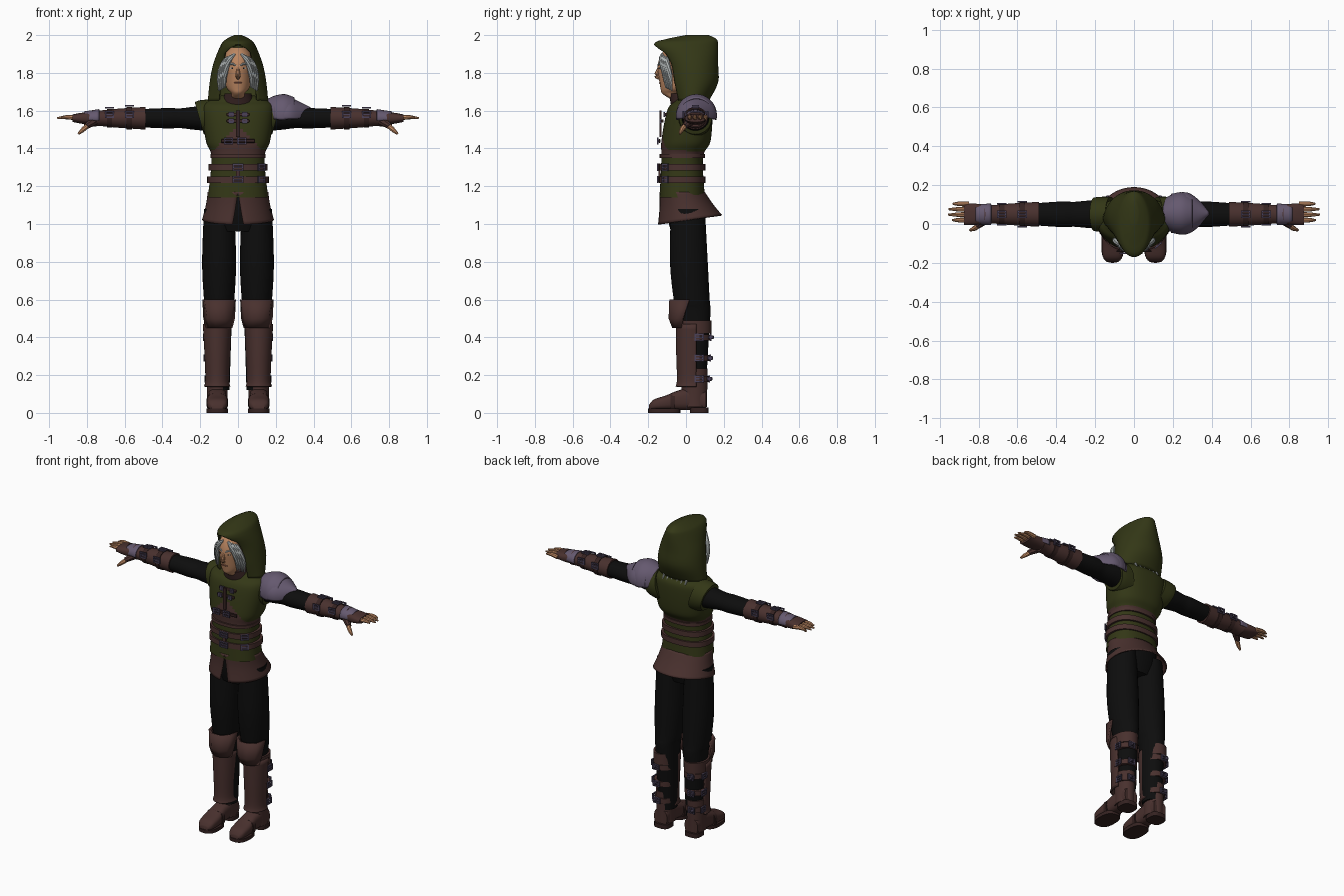
import bpy, bmesh, math
from math import radians
from mathutils import Vector, Matrix, Euler

if "Cube" in bpy.data.objects:
    bpy.data.objects.remove(bpy.data.objects["Cube"])


def material(name, *colour):
    made = bpy.data.materials.new(name)
    made.use_nodes = True
    made.diffuse_color = (*colour, 1)
    shader = made.node_tree.nodes["Principled BSDF"]
    shader.inputs["Base Color"].default_value = (*colour, 1)
    shader.inputs["Roughness"].default_value = .9
    return made


OLIVE = material("olive cloth", .033, .038, .008)
BROWN = material("brown leather", .066, .03, .027)
DARK = material("dark leather", .035, .016, .015)
VIOLET = material("violet armour", .13, .1, .16)
STEEL = material("buckle metal", .07, .055, .1)
BLACK = material("black cloth", .004, .004, .004)
SKIN = material("skin", .5, .24, .12)
HAIR = material("grey hair", .4, .43, .43)
LIPS = material("lips", .25, .09, .06)


def finish(bm, name, materials, side=1, rule=None, thickness=0, bevel=0):
    """Turn a bmesh into an object; side = -1 flips it to the right-hand side."""
    for vert in bm.verts:
        vert.co.x *= side
    bmesh.ops.remove_doubles(bm, verts=bm.verts, dist=.0001)
    bmesh.ops.recalc_face_normals(bm, faces=bm.faces)
    for face in bm.faces:
        face.smooth = True
        if rule:
            face.material_index = rule(face.calc_center_median())
    mesh = bpy.data.meshes.new(name)
    bm.to_mesh(mesh)
    bm.free()
    mesh.set_sharp_from_angle(angle=radians(40))
    for entry in materials:
        mesh.materials.append(entry)
    part = bpy.data.objects.new(name, mesh)
    bpy.context.collection.objects.link(part)
    if thickness:
        part.modifiers.new("thickness", 'SOLIDIFY').thickness = thickness
    if bevel:
        part.modifiers.new("bevel", 'BEVEL').width = bevel


def spline(points, steps):
    """Smooth path through equal-length tuples."""
    out, last = [], len(points) - 1
    for i in range(last):
        a, b, c, d = (Vector(points[max(0, min(last, i + k))]) for k in (-1, 0, 1, 2))
        for j in range(steps):
            f = j / steps
            out.append(b + ((c - a) + (2*a - 5*b + 4*c - d)*f + (3*b - a - 3*c + d)*f*f) * f / 2)
    return out + [Vector(points[-1])]


def loft(name, rings, *materials, axis='z', centre=(0, 0), sides=32, steps=4, power=2,
         opening=None, facing=-1, warp=None, **options):
    """Rings are (position, half width, half depth[, depth shift]); opening gives the half angle left out."""
    bm, rows = bmesh.new(), []
    path = spline([(*ring, 0)[:4] for ring in rings], steps)
    gaps = [opening(ring[0]) if opening else 0 for ring in path]
    for (along, width, depth, shift), gap in zip(path, gaps):
        row = []
        for i in range(sides + 1):
            angle = radians(90 * facing + gap + (360 - 2 * gap) * i / sides)
            c, s = (math.copysign(abs(t) ** (2 / power), t) for t in (math.cos(angle), math.sin(angle)))
            u, v = centre[0] + width * c, centre[1] + shift + depth * s
            co = Vector({'z': (u, v, along), 'x': (along, u, v), 'y': (u, along, v)}[axis])
            row.append(bm.verts.new(warp(co) if warp else co))
        rows.append(row)
    for low, high in zip(rows, rows[1:]):
        for i in range(sides):
            bm.faces.new((low[i], low[i + 1], high[i + 1], high[i]))
    for end in (0, -1):
        if gaps[end] == 0:
            bm.faces.new(rows[end][:sides])
    finish(bm, name, materials, **options)


def band(name, at, half, width, depth, mat, **options):
    """Short straight strap around a limb or the waist."""
    loft(name, [(at - half, width, depth), (at + half, width, depth)], mat, steps=1, **options)


def tube(name, points, radii, mat, sides=8, **options):
    """Round tapered tube through a few points."""
    path = spline([(*p, r) for p, r in zip(points, radii)], 3)
    bm, rows = bmesh.new(), []
    for i, here in enumerate(path):
        tangent = path[min(i + 1, len(path) - 1)].xyz - path[max(i - 1, 0)].xyz
        turn = tangent.to_track_quat('Z', 'Y')
        angles = [math.tau * k / sides for k in range(sides)]
        rows.append([bm.verts.new(here.xyz + turn @ Vector((math.cos(a), math.sin(a), 0)) * here.w) for a in angles])
    for low, high in zip(rows, rows[1:]):
        for k in range(sides):
            bm.faces.new((low[k - 1], low[k], high[k], high[k - 1]))
    bm.faces.new(rows[0])
    bm.faces.new(rows[-1])
    finish(bm, name, [mat], **options)


def boxes(name, parts, mat, place, turn=(0, 0, 0), **options):
    """Boxes given as (offset, size), joined into one object."""
    bm = bmesh.new()
    frame = Matrix.Translation(place) @ Euler([radians(a) for a in turn]).to_matrix().to_4x4()
    for offset, size in parts:
        matrix = frame @ Matrix.Translation(offset) @ Matrix.Diagonal((*size, 1))
        bmesh.ops.create_cube(bm, size=1, matrix=matrix)
    finish(bm, name, [mat], **options)


def block(name, size, mat, place, **options):
    boxes(name, [((0, 0, 0), size)], mat, place, **options)


def buckle(name, place, turn, width=.04, height=.03, **options):
    """Square frame with a tongue across it."""
    bar = .008
    parts = [((0, 0, 0), (width, bar, bar))]
    for end in (-.5, .5):
        parts.append(((0, end * height, 0), (width, bar, bar)))
        parts.append(((end * width, 0, 0), (bar, height + bar, bar)))
    boxes(name, parts, STEEL, place, turn, **options)


FRONT, BACK, OUTER, UP = (90, 0, 0), (90, 0, 180), (90, 0, 90), (0, 0, 0)
ARM_Y, ARM_Z = ARM = (.05, 1.56)
LEG, FOOT_X = (.1, .03), .11


# Torso: olive vest with a brown bodice that rises to a point in front
def bodice(c):
    top = max(1.39, 1.52 - abs(c.x)) if c.y < 0 else 1.38
    return int(1.35 < c.z < top)


loft("vest", [(1.14, .16, .12, -.02), (1.35, .14, .11, -.02), (1.44, .17, .13), (1.6, .19, .12, .02),
              (1.65, .16, .09, .03), (1.68, .09, .06, .03)],
     OLIVE, BROWN, sides=64, steps=10, power=2.4, rule=bodice)
for label, z, width in (("lower", 1.235, .163), ("upper", 1.3, .156)):
    band(label + "_belt", z, .017, width, .122, BROWN, centre=(0, -.02), sides=48, power=2.4)
    buckle(label + "_belt_buckle", (0, -.15, z), FRONT, width=.05)
    buckle(label + "_belt_side_buckle", (.125, -.11, z), (90, 0, 40))
band("top_belt", 1.36, .01, .146, .12, BROWN, centre=(0, -.02), sides=48, power=2.4)
block("belt_link", (.02, .01, .1), BROWN, (0, -.14, 1.27))
for z, y in ((1.58, -.105), (1.545, -.125)):
    block("chest_strap", (.12, .014, .016), BROWN, (0, y, z), bevel=.003)
    for side in (1, -1):
        buckle("chest_clasp", (.035, y - .01, z), FRONT, .02, .02, side=side)
block("bodice_lacing", (.02, .01, .14), DARK, (0, -.135, 1.53))
block("bodice_strap", (.18, .01, .02), DARK, (0, -.14, 1.44), bevel=.003)
for x in (-.05, .02):
    buckle("bodice_buckle", (x, -.15, 1.44), FRONT)

# Flared skirt, split at the front and lifted at the back
loft("skirt", [(1.17, .16, .12, -.02), (1.1, .17, .14), (1.02, .19, .17, .02)], BROWN, sides=48, thickness=.008,
     opening=lambda z: 60 * (1.17 - z), warp=lambda c: c + Vector((0, 0, c.y * (1.17 - c.z))))
loft("hips", [(1.16, .14, .1), (1.05, .16, .1), (.96, .12, .08)], BLACK)

# Hood, open at the face and pointed forward at the brow
loft("hood", [(1.65, .16, .09), (1.75, .15, .13, .01), (1.85, .13, .14), (1.95, .09, .17, -.03),
              (1.98, .06, .13), (2, .02, .06, .03)], OLIVE, centre=(0, .03), sides=48, thickness=.01,
     opening=lambda z: min(39, 1200 * max(0, 1.95 - z)))

# Head and face
loft("head", [(1.66, .04, .05, .02), (1.69, .035, .045, -.03), (1.72, .06, .075, -.01), (1.78, .07, .095),
              (1.84, .074, .1), (1.9, .07, .09, .01), (1.935, .04, .06, .01)], SKIN, centre=(0, -.05))
loft("collar", [(1.63, .09, .08), (1.69, .07, .08, -.01)], DARK)
tube("nose", [(0, -.14, 1.835), (0, -.15, 1.81), (0, -.155, 1.785), (0, -.14, 1.77)],
     [.006, .009, .014, .007], SKIN)
block("mouth", (.04, .008, .007), LIPS, (0, -.139, 1.747), bevel=.002)
for side in (1, -1):
    for name, width, mat, y in (("eye", .022, HAIR, -.138), ("pupil", .008, BLACK, -.14)):
        block(name, (width, .008, .008), mat, (.029, y, 1.824), turn=(0, 0, 18), side=side)
    tube("eyebrow", [(.01, -.146, 1.838), (.03, -.142, 1.848), (.05, -.125, 1.842)],
         [.004, .006, .003], HAIR, side=side)
    for k in range(4):
        spread = Vector((.01, .01, -.005)) * k
        strand = [(.016, -.125, 1.9), (.045, -.13, 1.87), (.068, -.115, 1.8), (.07, -.105, 1.72)]
        tube("hair_strand", [Vector(p) + spread for p in strand], [.007, .014, .014, .004], HAIR, side=side)
    for x in (.02, .05, .08):
        tube("nape_hair", [(x, .1, 1.67), (x, .125, 1.635)], [.01, .004], HAIR, side=side)

# Arms, bracers and hands
for side in (1, -1):
    arm = dict(axis='x', centre=ARM, side=side)
    loft("armhole", [(.12, .09, .1), (.175, .09, .095), (.205, .086, .085)], OLIVE,
         warp=lambda c: c + Vector(((c.z - ARM_Z) * .28, 0, 0)), **arm)
    loft("sleeve", [(.14, .075, .07), (.24, .07, .06), (.31, .064, .052), (.37, .066, .054), (.52, .056, .048)],
         BLACK, **arm)
    loft("bracer", [(.49, .064, .06), (.64, .055, .05), (.72, .048, .042), (.77, .052, .044)], BROWN, **arm)
    for x, size in ((.575, .065), (.68, .055)):
        band("bracer_strap", x, .014, size, size - .005, DARK, **arm)
        for end, turn in ((-1, FRONT), (1, BACK)):
            buckle("bracer_buckle", (x, ARM_Y + end * size, ARM_Z + .02), turn, side=side)
        buckle("bracer_top_buckle", (x, ARM_Y, ARM_Z + size), UP, side=side)
    loft("glove", [(.74, .046, .036), (.82, .055, .03), (.875, .055, .02)], BROWN, power=2.5, **arm)
    loft("hand_guard", [(.735, .056, .048), (.815, .05, .036)], VIOLET, opening=lambda x: 75,
         thickness=.006, **arm)
    for i, tip in enumerate((.935, .957, .955, .932)):
        y = .02 + .028 * i
        tube("finger", [(.85, y, ARM_Z), (.9, y, ARM_Z + .006), (tip, y, ARM_Z)], [.013, .012, .005],
             SKIN, side=side)
    tube("thumb_glove", [(.76, .025, 1.545), (.805, -.01, 1.517)], [.024, .016], BROWN, side=side)
    tube("thumb", [(.79, 0, 1.525), (.82, -.022, 1.5), (.845, -.032, 1.477)], [.014, .013, .006],
         SKIN, side=side)

# Layered pauldron on the left shoulder
pauldron = dict(axis='x', centre=(.055, 1.575), opening=lambda x: 78, thickness=.009)
loft("pauldron_lower", [(.19, .1, .09), (.27, .108, .095), (.33, .072, .07), (.385, .012, .018, .025)],
     VIOLET, **pauldron)
loft("pauldron_upper", [(.15, .07, .085), (.2, .1, .106), (.25, .108, .112), (.3, .085, .085, .01)],
     VIOLET, **pauldron)

# Legs, greaves and boots
for side in (1, -1):
    loft("trouser_leg", [(1.08, .08, .09, -.02), (.8, .09, .1, -.015), (.6, .08, .095), (.54, .07, .09, .01),
                         (.4, .064, .076, .015), (.12, .055, .06, .015)], BLACK, centre=LEG, side=side)
    loft("knee_plate", [(.45, .075, .075), (.5, .085, .096), (.6, .09, .094)], BROWN, centre=(.1, 0), sides=5,
         steps=1, facing=1, opening=lambda z: 80 + 200 * (.6 - z), thickness=.012, side=side)
    loft("greave", [(.14, .07, .085), (.18, .063, .078), (.32, .068, .082), (.47, .076, .084)], BROWN,
         centre=(FOOT_X, .03), facing=1, opening=lambda z: 72, thickness=.012, side=side)
    calf = (FOOT_X, .045)
    band("calf_cuff", .455, .035, .07, .09, BROWN, centre=calf, side=side)
    for z, size in ((.4, .072), (.29, .068), (.18, .064)):
        band("greave_strap", z, .016, size, size + .012, BROWN, centre=calf, side=side)
        buckle("strap_back_buckle", (.125, .06 + size, z), BACK, side=side)
        buckle("strap_outer_buckle", (FOOT_X + size, .07, z), OUTER, side=side)
        block("strap_end", (.02, .03, .02), STEEL, (.135, .06 + size, z), bevel=.004, side=side)
    loft("boot_shaft", [(.03, .054, .066), (.1, .054, .067), (.235, .058, .07)], BROWN, centre=calf, side=side)
    foot = [(-.195, .03, .014), (-.17, .05, .028), (-.11, .056, .038), (-.04, .05, .052), (.04, .05, .06),
            (.105, .046, .05)]
    loft("boot_foot", [(y, width, height, height) for y, width, height in foot], BROWN, axis='y',
         centre=(FOOT_X, .015), power=2.8, side=side)
    band("boot_sole", .011, .011, .058, .085, DARK, centre=(FOOT_X, -.115), power=2.6, side=side)
    band("boot_heel", .014, .014, .052, .05, DARK, centre=(FOOT_X, .07), power=3, side=side)
    band("toe_band", -.07, .012, .058, .048, DARK, axis='y', centre=(FOOT_X, .055), power=2.8, side=side)
